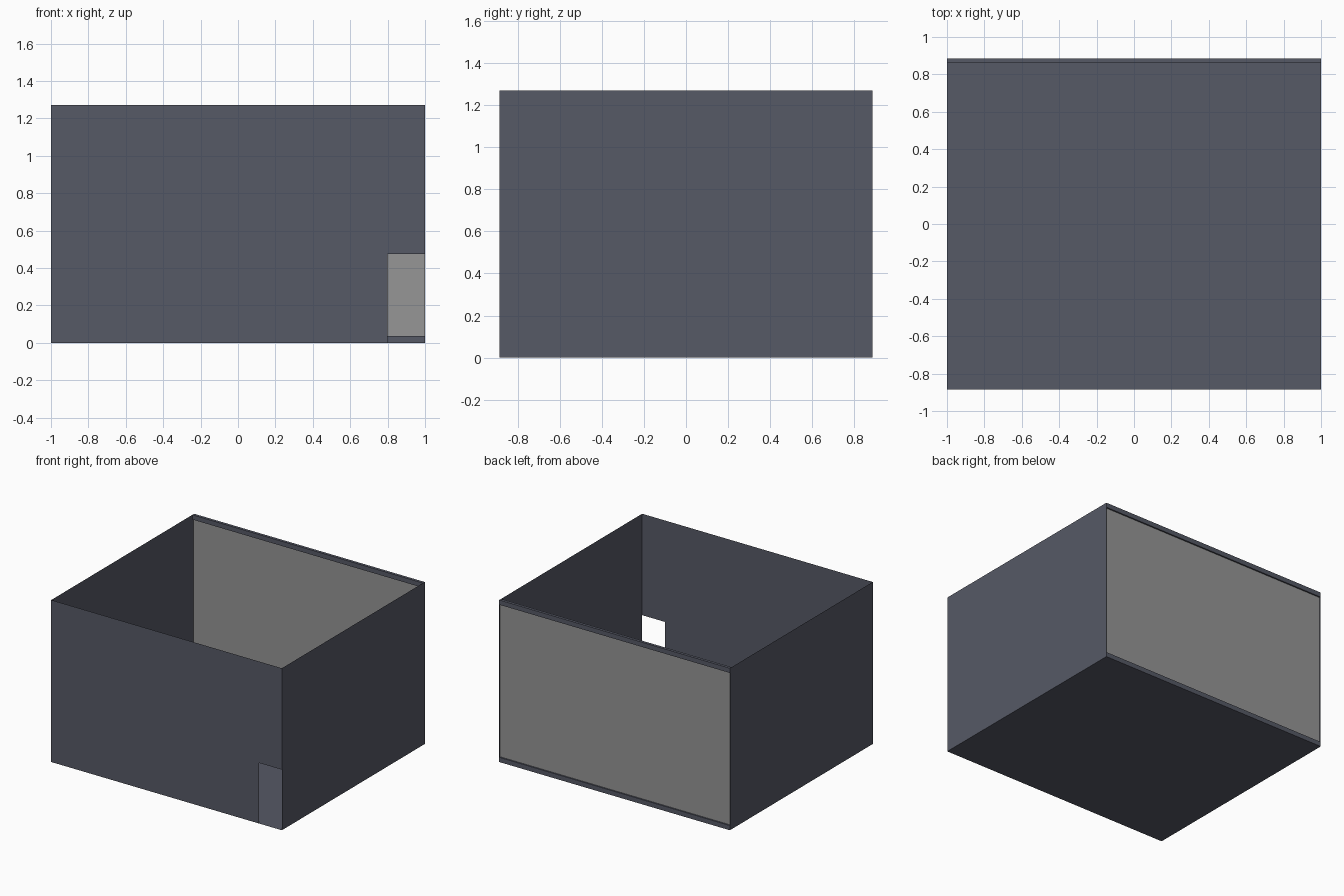
import bpy
import bmesh

cube = bpy.data.objects.get("Cube")
if cube:
    bpy.data.objects.remove(cube, do_unlink=True)

W, D, H = 1.0, 0.885, 1.27          # half width, half depth, height
RAIL_T, RAIL_H = 0.022, 0.037       # rail depth and height
DOOR_X, DOOR_H = 0.8, 0.475         # inner edge and height of the doorway


def material(name, colour):
    mat = bpy.data.materials.new(name)
    mat.use_nodes = True
    mat.diffuse_color = colour
    mat.node_tree.nodes["Principled BSDF"].inputs["Base Color"].default_value = colour
    return mat


slate = material("slate_grey", (0.093, 0.100, 0.132, 1))
grey = material("panel_grey", (0.305, 0.305, 0.305, 1))


def sheet(name, polygon, mat):
    """A flat sheet bounded by the given corners."""
    bm = bmesh.new()
    bm.faces.new([bm.verts.new(p) for p in polygon])
    return finish(name, bm, mat)


def box(name, low, high, mat):
    """A box between two opposite corners."""
    bm = bmesh.new()
    bmesh.ops.create_cube(bm, size=1)
    for v in bm.verts:
        v.co = [h if c > 0 else l for c, l, h in zip(v.co, low, high)]
    return finish(name, bm, mat)


def finish(name, bm, mat):
    mesh = bpy.data.meshes.new(name)
    bm.to_mesh(mesh)
    bm.free()
    mesh.materials.append(mat)
    obj = bpy.data.objects.new(name, mesh)
    bpy.context.scene.collection.objects.link(obj)
    return obj


# Floor
sheet("floor", [(-W, -D, 0), (W, -D, 0), (W, D, 0), (-W, D, 0)], slate)

# Side walls
for name, x in (("left_wall", W), ("right_wall", -W)):
    loop = [(x, -D, 0), (x, D, 0), (x, D, H), (x, -D, H)]
    sheet(name, loop if x > 0 else loop[::-1], slate)

# Front wall with a doorway notched out of its corner
outline = [(-W, 0), (DOOR_X, 0), (DOOR_X, DOOR_H), (W, DOOR_H), (W, H), (-W, H)]
sheet("front_wall", [(x, -D, z) for x, z in outline], slate)

# Back rails along floor and top edge
for name, z in (("bottom_rail", 0), ("top_rail", H - RAIL_H)):
    box(name, (-W, D - RAIL_T, z), (W, D, z + RAIL_H), slate)

# Back panel held midway between the rail edges
y = D - RAIL_T / 2
sheet("back_panel", [(W, y, RAIL_H), (-W, y, RAIL_H),
                     (-W, y, H - RAIL_H), (W, y, H - RAIL_H)], grey)
